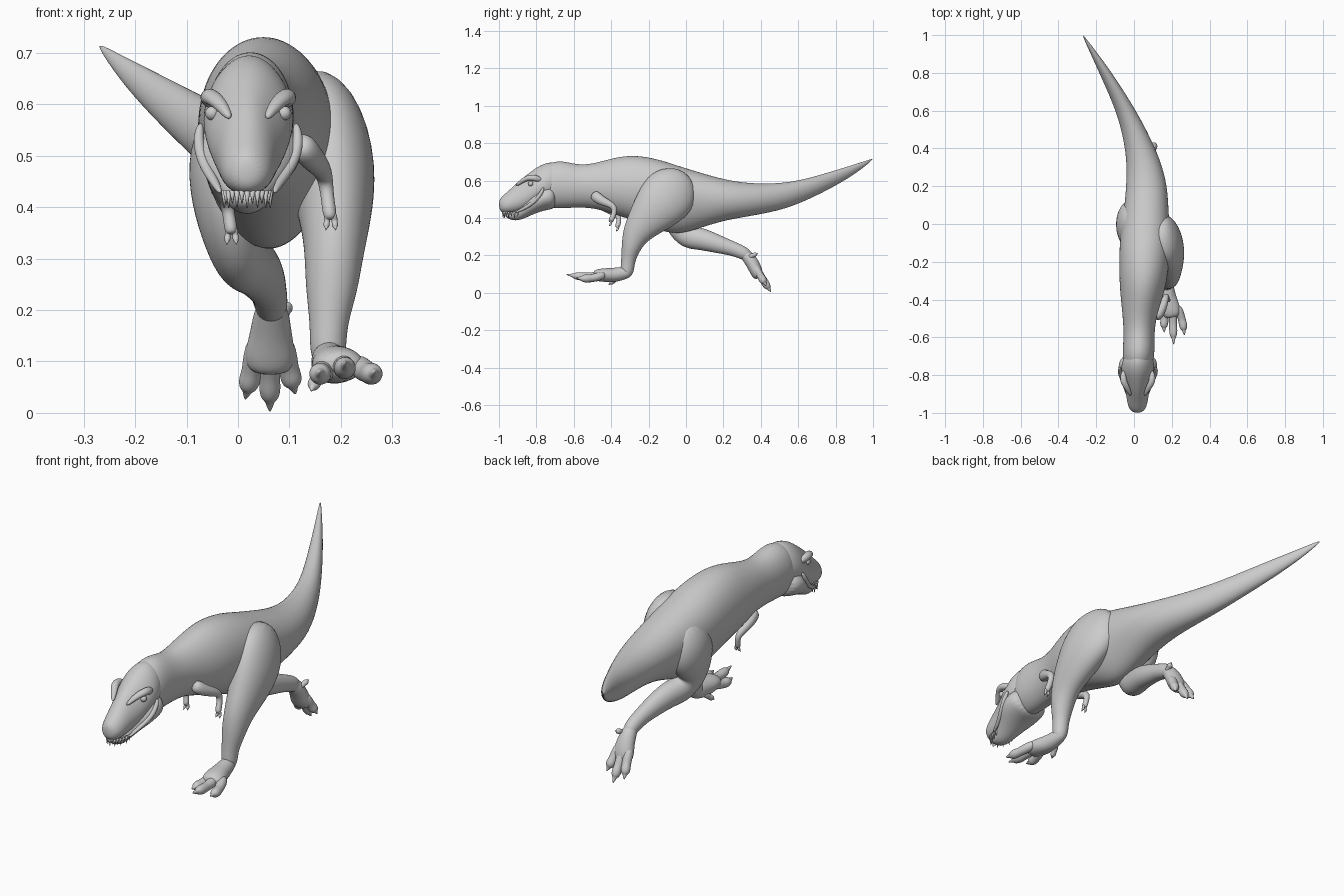
import bpy, bmesh, math
from mathutils import Vector

X = Vector((1, 0, 0))


def loft(name, rings, sides=16, levels=2):
    """rings: (centre, u axis, v axis, taper); positive taper widens the v+ side."""
    bm = bmesh.new()
    loops = []
    for c, u, v, t in rings:
        loop = []
        for i in range(sides):
            a = 2 * math.pi * i / sides
            s = math.sin(a)
            loop.append(bm.verts.new(c + u * math.cos(a) * (1 + t * s) + v * s))
        loops.append(loop)
    for a, b in zip(loops, loops[1:]):
        for i in range(sides):
            j = (i + 1) % sides
            bm.faces.new((a[i], a[j], b[j], b[i]))
    bm.faces.new(loops[0])
    bm.faces.new(loops[-1])
    return finish(name, bm, levels)


def finish(name, bm, levels):
    bmesh.ops.recalc_face_normals(bm, faces=bm.faces)
    for f in bm.faces:
        f.smooth = True
    me = bpy.data.meshes.new(name)
    bm.to_mesh(me)
    bm.free()
    ob = bpy.data.objects.new(name, me)
    bpy.context.collection.objects.link(ob)
    if levels:
        m = ob.modifiers.new("smooth", "SUBSURF")
        m.levels = m.render_levels = levels
    return ob


def profile(name, rows):
    """Loft along y from rows of (y, x centre, top, bottom, half width, taper)."""
    return loft(name, [(Vector((x, y, (t + b) / 2)), X * w, Vector((0, 0, (t - b) / 2)), k)
                       for y, x, t, b, w, k in rows], 20)


def limb(name, pts, sides=12, levels=2):
    """Tube along points of (x, y, z, side radius, depth radius)."""
    ps = [Vector(p[:3]) for p in pts]
    rings = []
    for i, p in enumerate(pts):
        tan = (ps[min(i + 1, len(ps) - 1)] - ps[max(i - 1, 0)]).normalized()
        u = (X - tan * X.dot(tan)).normalized()
        rings.append((ps[i], u * p[3], tan.cross(u) * p[4], 0))
    return loft(name, rings, sides, levels)


def toe(name, base, tip, bend, r):
    """Padded toe with a knuckle, ending in a curved claw."""
    a, b, k = Vector(base), Vector(tip), Vector(bend)
    shape = [(0, .9), (.3, 1), (.48, .85), (.64, 1), (.78, .8), (.82, .45), (.92, .28), (1, .04)]
    limb(name, [(*(a.lerp(b, t) + k * math.sin(math.pi * t)), r * s, r * s) for t, s in shape], 8)


# Torso, neck and tail
profile("body", [
    (-.77, .02, .67, .47, .06, 0), (-.72, .022, .70, .45, .085, 0),
    (-.66, .025, .708, .45, .085, 0), (-.57, .027, .682, .455, .082, 0),
    (-.48, .03, .695, .45, .092, 0), (-.38, .042, .725, .415, .115, -.05),
    (-.28, .05, .74, .385, .13, 0), (-.15, .055, .718, .335, .135, .12),
    (-.05, .06, .683, .305, .13, .2), (.08, .065, .643, .345, .118, .15),
    (.2, .068, .607, .385, .11, .05), (.34, .052, .584, .408, .09, 0),
    (.5, .0, .584, .438, .066, 0), (.63, -.057, .605, .485, .051, 0),
    (.8, -.15, .655, .57, .034, 0), (.92, -.222, .692, .645, .017, 0),
    (1.0, -.271, .719, .712, .003, 0)])

# Head: skull above the mouth line, jaw below
profile("skull", [
    (-1.0, .018, .495, .447, .016, 0), (-.982, .018, .517, .425, .044, -.1),
    (-.94, .018, .553, .422, .055, -.15), (-.89, .018, .602, .428, .061, -.2),
    (-.84, .019, .64, .45, .076, -.2), (-.79, .02, .678, .48, .088, -.2),
    (-.73, .021, .703, .5, .088, -.15), (-.67, .023, .69, .5, .06, 0)])
profile("lower_jaw", [
    (-.968, .018, .425, .405, .018, 0), (-.93, .018, .44, .386, .037, 0),
    (-.89, .018, .465, .386, .046, .1), (-.84, .019, .525, .408, .074, .1),
    (-.79, .02, .565, .43, .102, 0), (-.74, .021, .585, .443, .106, 0),
    (-.69, .022, .57, .45, .085, 0)])

for s, side in ((-1, "left"), (1, "right")):
    # Brow ridge over each eye, running back from the snout
    limb(side + "_brow", [(.02 + s * .035, -.91, .572, .008, .008),
                          (.02 + s * .055, -.87, .603, .016, .014),
                          (.02 + s * .076, -.835, .618, .02, .017),
                          (.02 + s * .078, -.80, .612, .018, .02),
                          (.02 + s * .07, -.77, .60, .008, .01)], 8)
    # Eye
    bm = bmesh.new()
    bmesh.ops.create_uvsphere(bm, u_segments=12, v_segments=8, radius=.014)
    bmesh.ops.translate(bm, verts=bm.verts, vec=(.02 + s * .07, -.83, .583))
    finish(side + "_eye", bm, 0)
    # Lip fold at the corner of the mouth
    limb(side + "_lip", [(.018 + s * .052, -.915, .428, .006, .006),
                         (.018 + s * .064, -.865, .45, .01, .01),
                         (.02 + s * .088, -.81, .485, .012, .012),
                         (.02 + s * .099, -.775, .53, .012, .012),
                         (.02 + s * .092, -.76, .565, .007, .007)], 8)

# Upper teeth around the front of the mouth
bm = bmesh.new()
for i in range(15):
    a = math.pi * (i / 14)
    p = Vector((.018 + .046 * math.cos(a), -.90 - .078 * math.sin(a), .425))
    h = .034 if i % 2 else .026
    cone = bmesh.ops.create_cone(bm, cap_ends=True, segments=8, radius1=.001, radius2=.006, depth=h)
    bmesh.ops.translate(bm, verts=cone["verts"], vec=p - Vector((0, 0, h / 2 - .008)))
finish("teeth", bm, 0)

# Right leg, reaching forward
limb("right_leg", [
    (.13, .01, .63, .045, .06), (.162, -.06, .56, .085, .155), (.184, -.14, .47, .09, .145),
    (.19, -.22, .38, .071, .102), (.187, -.272, .31, .058, .074), (.182, -.295, .24, .052, .052),
    (.176, -.31, .17, .036, .037), (.175, -.315, .115, .037, .038), (.176, -.32, .085, .022, .022)], 16)
limb("right_foot", [
    (.175, -.285, .115, .022, .022), (.176, -.33, .105, .036, .037), (.183, -.39, .093, .042, .04),
    (.195, -.45, .095, .055, .038), (.203, -.5, .092, .045, .028)])
for name, x, y, z, bx in (("inner", .16, -.575, .08, -.01), ("middle", .21, -.64, .098, 0),
                          ("outer", .267, -.59, .08, .008)):
    toe("right_%s_toe" % name, (.2 + (x - .2) * .4, -.43, .098), (x, y, z), (bx, 0, -.012), .025)
toe("right_hind_toe", (.16, -.36, .085), (.142, -.415, .042), (0, 0, 0), .015)

# Left leg, pushing off behind
limb("left_leg", [
    (.01, .03, .61, .045, .06), (-.015, .01, .52, .085, .135), (-.026, -.015, .43, .072, .125),
    (-.014, -.025, .35, .06, .09), (.006, .01, .295, .055, .068), (.03, .085, .288, .052, .06),
    (.05, .17, .26, .044, .05), (.06, .25, .236, .035, .038), (.065, .315, .21, .034, .037),
    (.065, .345, .185, .022, .022)], 16)
limb("left_foot", [
    (.064, .295, .22, .022, .022), (.065, .33, .195, .036, .036), (.064, .36, .15, .043, .037),
    (.062, .378, .11, .053, .035), (.062, .39, .075, .042, .026)])
for name, x, y, z in (("inner", .112, .43, .036), ("middle", .062, .455, .002), ("outer", .014, .44, .026)):
    toe("left_%s_toe" % name, (.062 + (x - .062) * .5, .365, .145), (x, y, z), (0, .004, -.006), .024)
toe("left_hind_toe", (.085, .335, .19), (.1, .385, .212), (0, 0, 0), .014)

# Small arms with two-clawed hands
for side, pts in (
    ("right", [(.115, -.50, .53, .03, .035), (.145, -.46, .495, .026, .028), (.163, -.41, .475, .02, .021),
               (.17, -.38, .455, .016, .018), (.174, -.385, .42, .013, .014), (.178, -.40, .39, .015, .016),
               (.18, -.405, .375, .01, .01)]),
    ("left", [(-.03, -.47, .49, .03, .035), (-.038, -.43, .455, .025, .026), (-.03, -.385, .43, .019, .02),
              (-.022, -.36, .41, .015, .017), (-.018, -.358, .385, .012, .013), (-.014, -.365, .36, .014, .015),
              (-.013, -.368, .347, .01, .01)])):
    limb(side + "_arm", pts, 10)
    x, y, z = pts[-1][:3]
    for n, dx in (("inner", -.009), ("outer", .01)):
        toe("%s_%s_finger" % (side, n), (x + dx * .6, y, z + .014), (x + dx, y - .008, z - .02),
            (0, .008, 0), .007)
